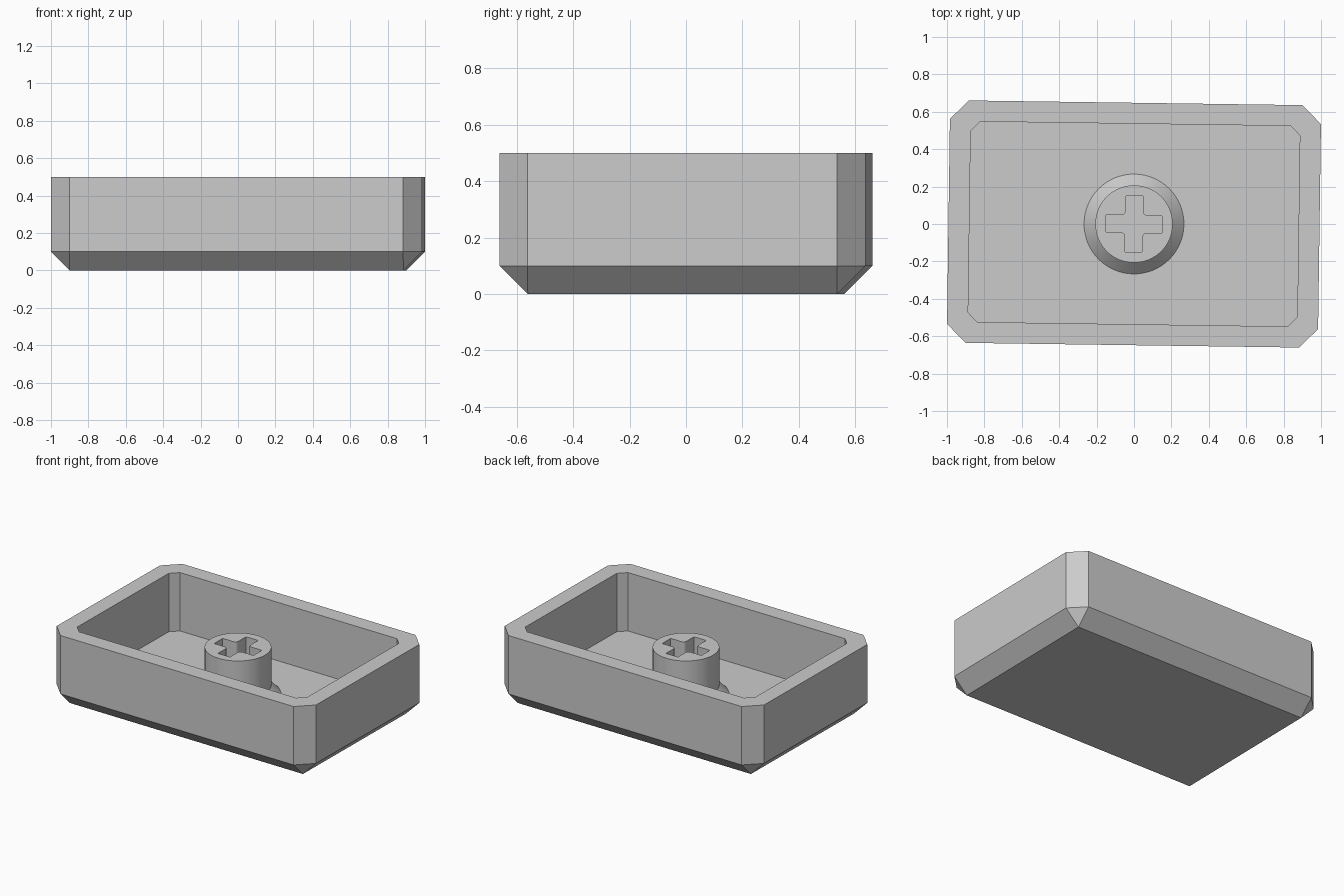
import bpy, bmesh
from math import radians, cos, sin, tau
from mathutils import Matrix

cube = bpy.data.objects.get("Cube")
if cube:
    bpy.data.objects.remove(cube, do_unlink=True)

# One plain grey plastic
grey = bpy.data.materials.new("grey_plastic")
grey.use_nodes = True
colour = (0.6, 0.6, 0.6, 1)
grey.diffuse_color = colour
grey.node_tree.nodes["Principled BSDF"].inputs["Base Color"].default_value = colour

TURN = Matrix.Rotation(radians(-0.8), 4, "Z")


def loft(name, rings):
    """Skin a stack of equal-length rings and close both ends."""
    bm = bmesh.new()
    loops = [[bm.verts.new(p) for p in ring] for ring in rings]
    n = len(loops[0])
    for low, high in zip(loops, loops[1:]):
        for i in range(n):
            j = (i + 1) % n
            bm.faces.new((low[i], low[j], high[j], high[i]))
    bm.faces.new(loops[0][::-1])
    bm.faces.new(loops[-1])
    bmesh.ops.remove_doubles(bm, verts=bm.verts, dist=1e-5)
    bmesh.ops.recalc_face_normals(bm, faces=bm.faces)
    bm.transform(TURN)
    mesh = bpy.data.meshes.new(name)
    bm.to_mesh(mesh)
    bm.free()
    mesh.materials.append(grey)
    obj = bpy.data.objects.new(name, mesh)
    bpy.context.collection.objects.link(obj)
    return obj


def cut_rectangle(w, h, c, z):
    """Rectangle of half size w, h with corners cut by c."""
    quarter = [(w, h - c), (w - c, h)]
    pts = quarter + [(-x, y) for x, y in quarter[::-1]]
    pts += [(-x, -y) for x, y in pts]
    return [(x, y, z) for x, y in pts]


def circle(r, z, n=64):
    return [(r * cos(tau * i / n), r * sin(tau * i / n), z) for i in range(n)]


def cross(a, b, r, z):
    """Plus sign of arm length a, half width b, inner corners rounded by r."""
    arc = [radians(270 - 18 * k) for k in range(6)]
    pts = [(a, b)] + [(b + r + r * cos(t), b + r + r * sin(t)) for t in arc] + [(b, a)]
    out = []
    for _ in range(4):
        out += [(x, y, z) for x, y in pts]
        pts = [(-y, x) for x, y in pts]
    return out


# Open tray with bevelled base, vertical walls and flat floor
W, H, BEVEL, WALL, TOP, FLOOR = 0.992, 0.648, 0.1, 0.112, 0.5, 0.1
loft("tray", [
    cut_rectangle(W - BEVEL, H - BEVEL, 0, 0),
    cut_rectangle(W, H, BEVEL, BEVEL),
    cut_rectangle(W, H, BEVEL, TOP),
    cut_rectangle(W - WALL, H - WALL, 0.05, TOP),
    cut_rectangle(W - WALL, H - WALL, 0.05, FLOOR),
])

# Round stem with a flared foot
R, FOOT, STEM_TOP = 0.207, 0.267, 0.42
stem = loft("stem", [
    circle(FOOT, FLOOR / 2),
    circle(FOOT, FLOOR),
    circle(R, FLOOR + FOOT - R),
    circle(R, STEM_TOP),
])

# Cross-shaped socket cut into the stem
cutter = loft("socket_cutter", [cross(0.15, 0.046, 0.022, z) for z in (0.105, 0.6)])
cutter.hide_render = True
cut = stem.modifiers.new("socket", "BOOLEAN")
cut.operation = "DIFFERENCE"
cut.solver = "EXACT"
cut.object = cutter

bpy.ops.object.select_all(action="DESELECT")
stem.select_set(True)
bpy.context.view_layer.objects.active = stem
bpy.ops.object.modifier_apply(modifier=cut.name)
bpy.data.objects.remove(cutter, do_unlink=True)
bpy.ops.object.shade_smooth_by_angle(angle=radians(30))
